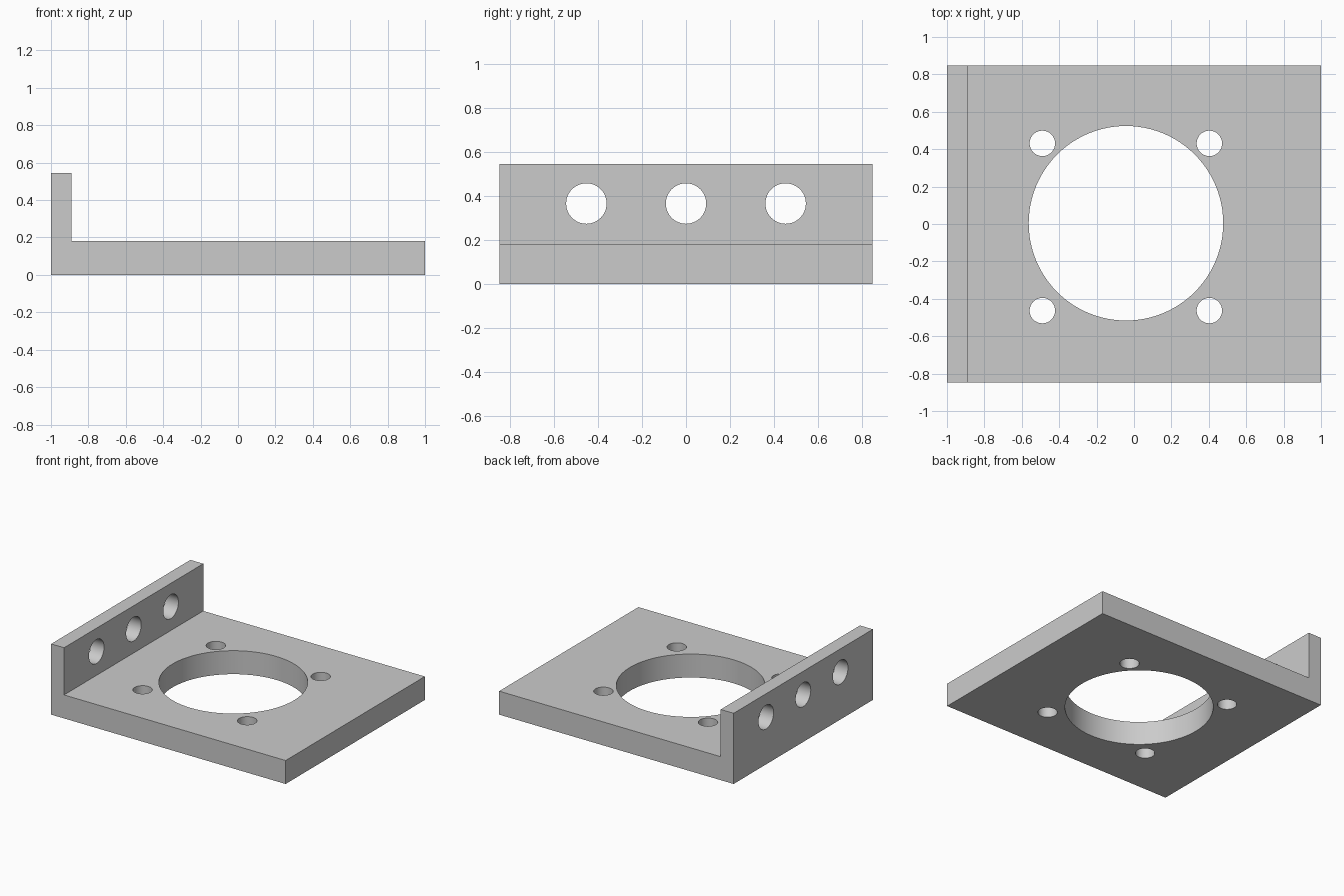
import bpy
import bmesh
from math import radians
from mathutils import Matrix, Vector

if "Cube" in bpy.data.objects:
    bpy.data.objects.remove(bpy.data.objects["Cube"], do_unlink=True)

HALF_X, HALF_Y = 1.0, 0.848
BASE_Z, WALL_Z, WALL_X = 0.181, 0.545, -0.89

grey = bpy.data.materials.new("light grey")
grey.use_nodes = True
grey.diffuse_color = (0.6, 0.6, 0.6, 1)
grey.node_tree.nodes["Principled BSDF"].inputs["Base Color"].default_value = (0.6, 0.6, 0.6, 1)


def make_object(name, bm):
    mesh = bpy.data.meshes.new(name)
    bmesh.ops.recalc_face_normals(bm, faces=bm.faces)
    bm.to_mesh(mesh)
    bm.free()
    mesh.materials.append(grey)
    obj = bpy.data.objects.new(name, mesh)
    bpy.context.collection.objects.link(obj)
    return obj


def add_drill(bm, centre, radius, sides, matrix=Matrix()):
    bmesh.ops.create_cone(bm, cap_ends=True, segments=sides, radius1=radius,
                          radius2=radius, depth=0.6,
                          matrix=Matrix.Translation(centre) @ matrix)


# L-shaped bracket: side profile extruded front to back
profile = [(-HALF_X, 0), (HALF_X, 0), (HALF_X, BASE_Z),
           (WALL_X, BASE_Z), (WALL_X, WALL_Z), (-HALF_X, WALL_Z)]
bm = bmesh.new()
face = bm.faces.new([bm.verts.new((x, -HALF_Y, z)) for x, z in profile])
extruded = bmesh.ops.extrude_face_region(bm, geom=[face])["geom"]
bmesh.ops.translate(bm, vec=(0, 2 * HALF_Y, 0),
                    verts=[v for v in extruded if isinstance(v, bmesh.types.BMVert)])
bracket = make_object("mounting_bracket", bm)

# Drills: motor opening, four screw holes, three wall holes
bm = bmesh.new()
add_drill(bm, Vector((-0.043, 0.004, 0.1)), 0.52, 96)
for x in (-0.49, 0.403):
    for y in (-0.463, 0.431):
        add_drill(bm, Vector((x, y, 0.1)), 0.068, 48)
for y in (-0.453, 0, 0.453):
    add_drill(bm, Vector((-HALF_X, y, 0.365)), 0.092, 48, Matrix.Rotation(radians(90), 4, "Y"))
drills = make_object("hole_cutters", bm)
drills.hide_render = True

# Cut the holes and remove the drills
cut = bracket.modifiers.new("holes", "BOOLEAN")
cut.operation = "DIFFERENCE"
cut.solver = "EXACT"
cut.object = drills
bpy.ops.object.select_all(action="DESELECT")
bpy.context.view_layer.objects.active = bracket
bracket.select_set(True)
bpy.ops.object.modifier_apply(modifier=cut.name)
bpy.data.objects.remove(drills, do_unlink=True)
bpy.ops.object.shade_smooth_by_angle(angle=radians(30))
